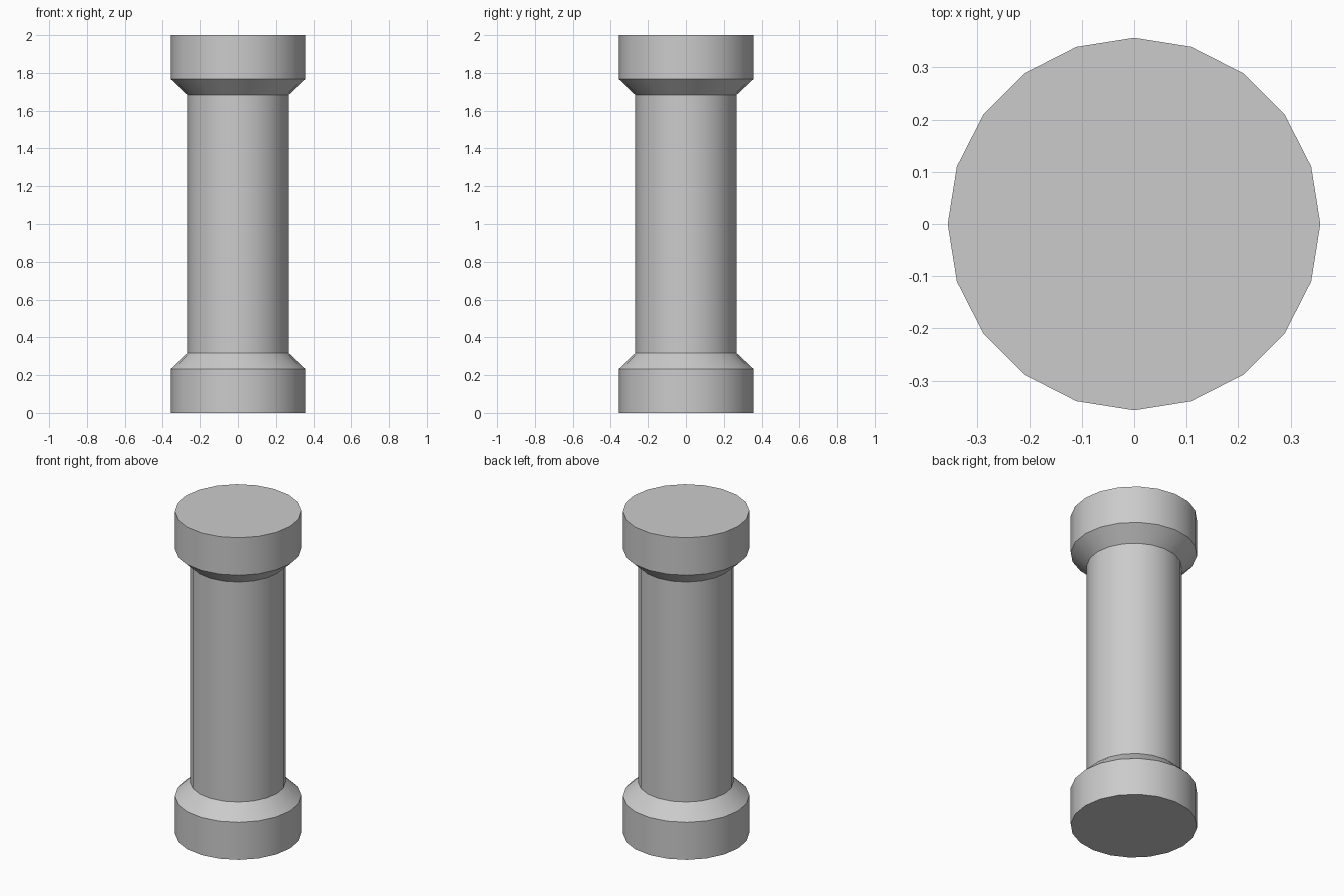
import bpy, bmesh, math

if "Cube" in bpy.data.objects:
    bpy.data.objects.remove(bpy.data.objects["Cube"])

SIDES = 20
# Half profile of the column (radius, height), mirrored about z = 1
lower = [(0.357, 0.0), (0.357, 0.233), (0.267, 0.317)]
profile = lower + [(r, 2.0 - z) for r, z in reversed(lower)]

# Column: stacked rings joined by quads, closed with flat caps
bm = bmesh.new()
rings = []
for r, z in profile:
    rings.append([bm.verts.new((r * math.cos(math.tau * i / SIDES),
                                r * math.sin(math.tau * i / SIDES), z))
                  for i in range(SIDES)])
for a, b in zip(rings, rings[1:]):
    for i in range(SIDES):
        j = (i + 1) % SIDES
        bm.faces.new((a[i], a[j], b[j], b[i]))
bm.faces.new(rings[0][::-1])
bm.faces.new(rings[-1])

mesh = bpy.data.meshes.new("column")
bm.to_mesh(mesh)
bm.free()
column = bpy.data.objects.new("column", mesh)
bpy.context.collection.objects.link(column)

# Smooth round sides, crisp collar and cap edges
bpy.context.view_layer.objects.active = column
column.select_set(True)
bpy.ops.object.shade_smooth_by_angle(angle=math.radians(30))
